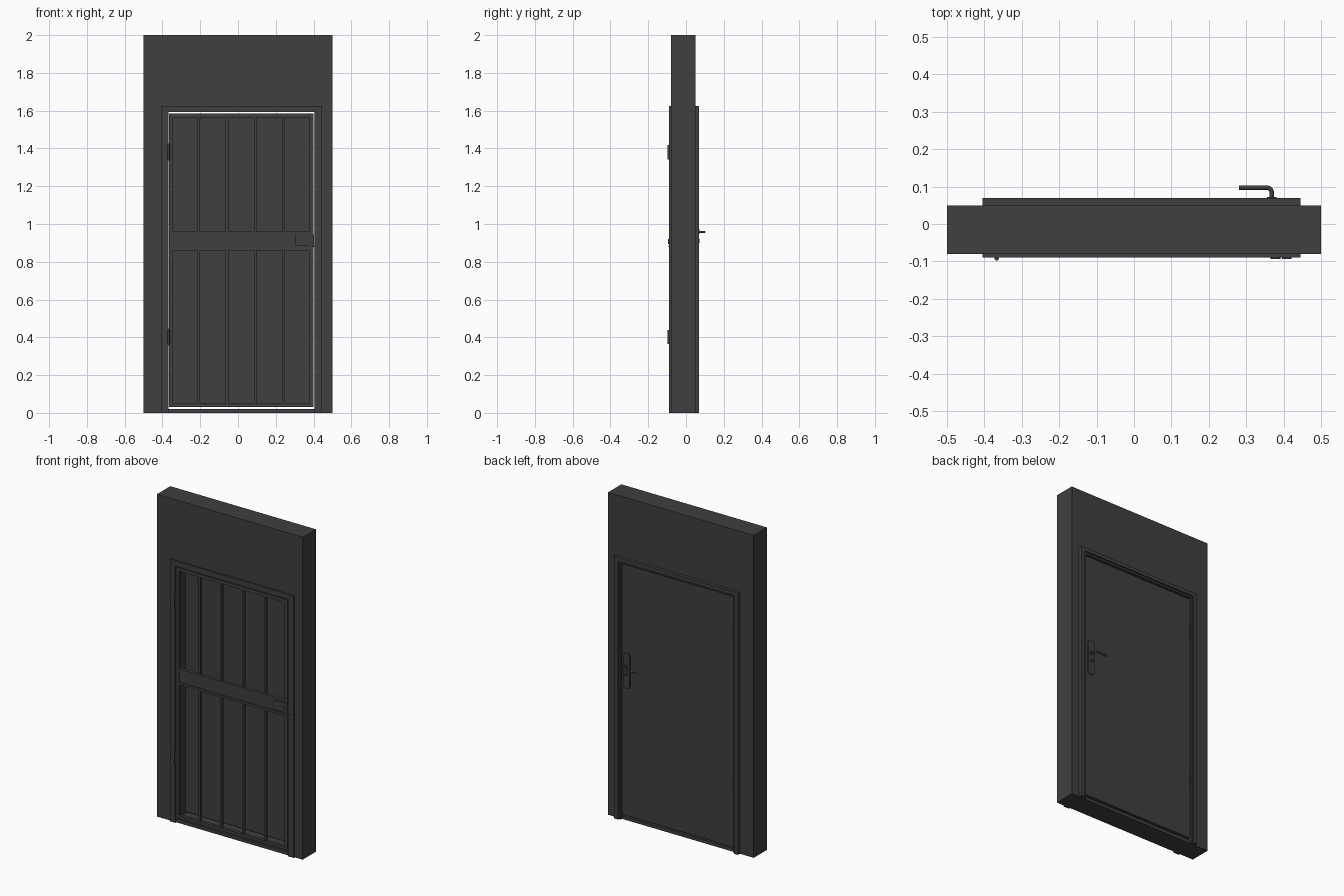
import bpy
import bmesh
import math
from mathutils import Matrix

cube = bpy.data.objects.get("Cube")
if cube:
    bpy.data.objects.remove(cube, do_unlink=True)

grey = bpy.data.materials.new("charcoal_grey")
grey.use_nodes = True
grey.diffuse_color = (0.05, 0.05, 0.05, 1)
grey.node_tree.nodes["Principled BSDF"].inputs["Base Color"].default_value = (0.05, 0.05, 0.05, 1)


def finish(name, bm):
    mesh = bpy.data.meshes.new(name)
    bmesh.ops.recalc_face_normals(bm, faces=bm.faces)
    bm.to_mesh(mesh)
    bm.free()
    mesh.materials.append(grey)
    obj = bpy.data.objects.new(name, mesh)
    bpy.context.collection.objects.link(obj)
    return obj


def box(name, x, y, z):
    bm = bmesh.new()
    bmesh.ops.create_cube(bm, size=1)
    for v in bm.verts:
        v.co = [r[0] if c < 0 else r[1] for r, c in zip((x, y, z), v.co)]
    return finish(name, bm)


def prism(name, points, y):
    """Extrude an x, z outline between two depths."""
    bm = bmesh.new()
    face = bm.faces.new([bm.verts.new((px, y[0], pz)) for px, pz in points])
    new = bmesh.ops.extrude_face_region(bm, geom=[face])["geom"]
    for v in new:
        if isinstance(v, bmesh.types.BMVert):
            v.co.y = y[1]
    return finish(name, bm)


def arch(name, outer, inner, y):
    """Doorway surround, open at the bottom; sizes are (left, right, top)."""
    (a, b, t), (c, d, u) = outer, inner
    return prism(name, [(a, 0), (a, t), (b, t), (b, 0), (d, 0), (d, u), (c, u), (c, 0)], y)


def cylinder(name, centre, radius, depth, axis="Z", sides=16):
    bm = bmesh.new()
    turn = Matrix.Rotation(math.pi / 2, 4, "X") if axis == "Y" else Matrix()
    bmesh.ops.create_cone(bm, cap_ends=True, segments=sides, radius1=radius, radius2=radius,
                          depth=depth, matrix=Matrix.Translation(centre) @ turn)
    return finish(name, bm)


def capsule_plate(name, x, z, half_width, y):
    """Upright plate with round ends."""
    pts = []
    for end, start in ((z[1] - half_width, 0), (z[0] + half_width, math.pi)):
        for i in range(9):
            a = start + math.pi * i / 8
            pts.append((x + half_width * math.cos(a), end + half_width * math.sin(a)))
    return prism(name, pts, y)


# Wall, sill and door surrounds
opening = (-0.368, 0.405, 1.592)
casing = (-0.405, 0.445, 1.625)
arch("wall", (-0.5, 0.5, 2), opening, (-0.08, 0.05))
box("threshold", (-0.368, 0.405), (-0.08, 0.05), (0, 0.02))
arch("front_casing", casing, opening, (-0.09, -0.08))
arch("back_casing", casing, (-0.38, 0.418, 1.603), (0.05, 0.07))
arch("back_casing_step", (-0.38, 0.418, 1.603), opening, (0.05, 0.062))

# Solid inner door
box("door", (-0.366, 0.4), (0.01, 0.054), (0.031, 1.585))

# Barred outer gate
gate = (-0.085, -0.065)
for side, x in (("left", (-0.366, -0.345)), ("right", (0.378, 0.4))):
    box("gate_stile_" + side, x, gate, (0.031, 1.585))
for name, z in (("top", (1.565, 1.585)), ("bottom", (0.031, 0.05)),
                ("upper_middle", (0.945, 0.96)), ("lower_middle", (0.86, 0.875))):
    box("gate_rail_" + name, (-0.345, 0.378), gate, z)
box("gate_middle_panel", (-0.345, 0.378), (-0.08, -0.068), (0.875, 0.945))
for i in range(4):
    x = -0.208 + 0.15 * i
    for part, z in (("lower", (0.05, 0.86)), ("upper", (0.96, 1.565))):
        box(f"gate_bar_{part}_{i + 1}", (x - 0.007, x + 0.007), (-0.082, -0.068), z)

# Gate lock
box("gate_lock_box", (0.305, 0.402), (-0.09, -0.06), (0.885, 0.945))
cylinder("gate_lock_cylinder", (0.378, -0.088, 0.908), 0.013, 0.012, "Y")
box("gate_latch", (0.395, 0.42), (-0.093, -0.087), (0.879, 0.887))

# Hinges on both faces
for where, z in (("lower", 0.402), ("upper", 1.38)):
    cylinder("gate_hinge_" + where, (-0.367, -0.092, z), 0.006, 0.075)
    cylinder("door_hinge_" + where, (-0.367, 0.058, z), 0.005, 0.09)

# Door furniture
capsule_plate("back_handle_plate", 0.365, (0.82, 1.045), 0.021, (0.054, 0.063))
capsule_plate("front_handle_plate", 0.365, (0.83, 1.04), 0.012, (0.005, 0.01))
cylinder("handle_rose", (0.368, 0.065, 0.958), 0.012, 0.014, "Y")
cylinder("thumb_turn", (0.365, 0.064, 0.91), 0.01, 0.016, "Y")

# Bent lever handle
curve = bpy.data.curves.new("lever_handle", "CURVE")
curve.dimensions = "3D"
curve.bevel_depth = 0.006
curve.bevel_resolution = 2
curve.use_fill_caps = True
path = [(0.368, 0.06), (0.368, 0.084)]
path += [(0.355 + 0.013 * math.cos(a), 0.084 + 0.013 * math.sin(a))
         for a in (math.pi / 8, math.pi / 4, math.pi * 3 / 8, math.pi / 2)]
path.append((0.281, 0.097))
spline = curve.splines.new("POLY")
spline.points.add(len(path) - 1)
for point, (x, y) in zip(spline.points, path):
    point.co = (x, y, 0.958, 1)
curve.materials.append(grey)
lever = bpy.data.objects.new("lever_handle", curve)
bpy.context.collection.objects.link(lever)

# Smooth the round parts only
bpy.ops.object.select_all(action="DESELECT")
for obj in bpy.context.collection.objects:
    if obj.type == "MESH" and any(w in obj.name for w in ("hinge", "cylinder", "rose", "turn", "plate")):
        obj.select_set(True)
        bpy.context.view_layer.objects.active = obj
bpy.ops.object.shade_smooth_by_angle(angle=math.radians(35))
